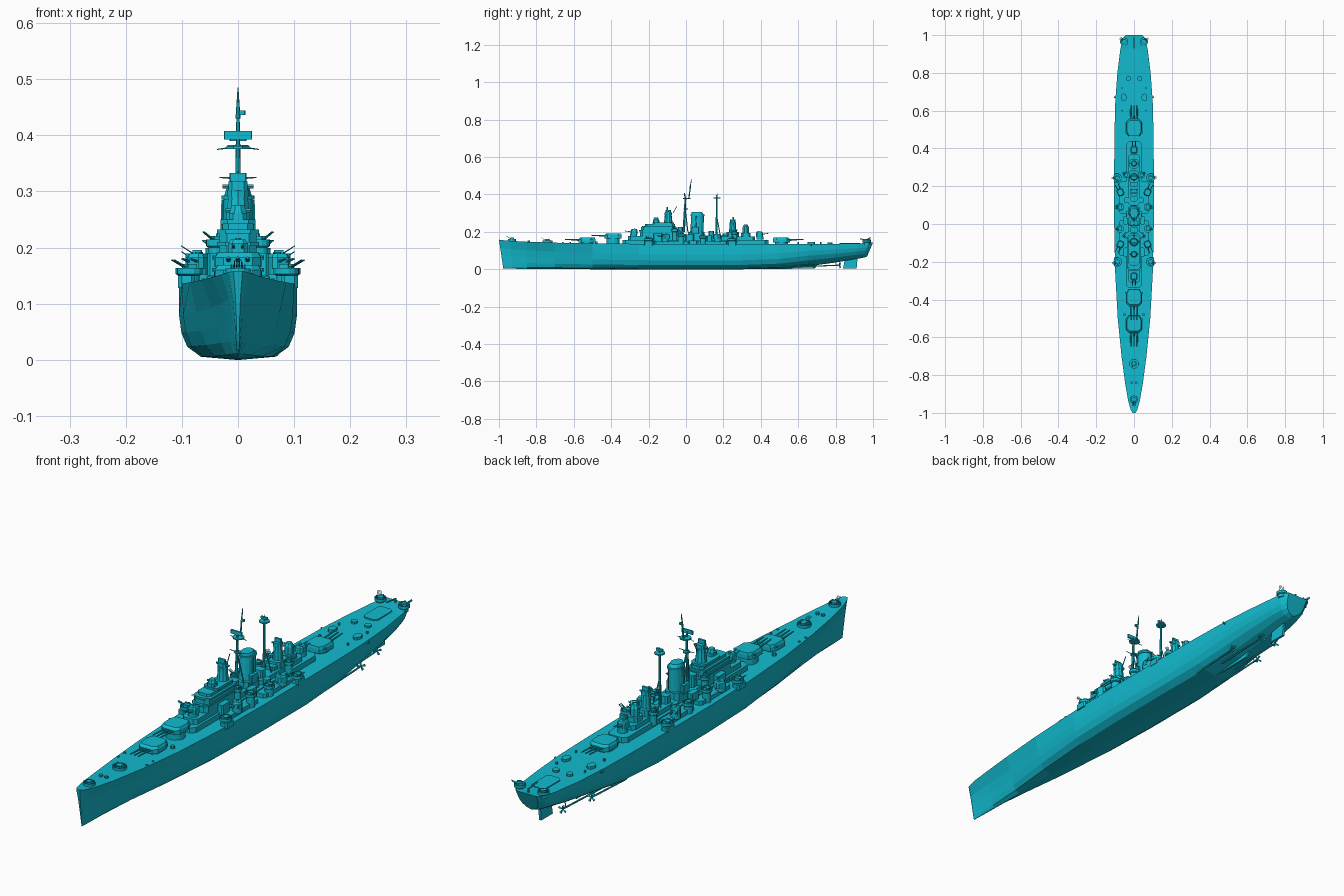
import bpy, bmesh, math
from mathutils import Vector, Matrix

paint = bpy.data.materials.new("teal_paint")
paint.diffuse_color = (0.006, 0.5, 0.63, 1)


class Part:
    """Collects simple solids into one named mesh object."""
    def __init__(self):
        self.bm = bmesh.new()

    def loft(self, rings):
        vs = [[self.bm.verts.new(p) for p in r] for r in rings]
        n = len(vs[0])
        for a, b in zip(vs, vs[1:]):
            for i in range(n):
                self.bm.faces.new((a[i], a[(i + 1) % n], b[(i + 1) % n], b[i]))
        self.bm.faces.new(vs[0][::-1])
        self.bm.faces.new(vs[-1])
        return self

    def prism(self, pts, z0, z1, top=1.0, shift=0.0):
        cy = sum(p[1] for p in pts) / len(pts)
        cx = sum(p[0] for p in pts) / len(pts)
        return self.loft([[(x, y, z0) for x, y in pts],
                          [(cx + (x - cx) * top, cy + (y - cy) * top + shift, z1) for x, y in pts]])

    def box(self, x, y, w, l, z0, z1, top=1.0, shift=0.0):
        c = min(w, l) * 0.2
        a, b = w / 2, l / 2
        pts = [(a, -b + c), (a, b - c), (a - c, b), (c - a, b), (-a, b - c), (-a, c - b), (c - a, -b), (a - c, -b)]
        return self.prism([(x + p, y + q) for p, q in pts], z0, z1, top, shift)

    def cyl(self, x, y, r, z0, z1, n=12, top=1.0, sy=1.0, shift=0.0):
        pts = [(x + r * math.cos(2 * math.pi * (i + .5) / n), y + r * sy * math.sin(2 * math.pi * (i + .5) / n))
               for i in range(n)]
        return self.prism(pts, z0, z1, top, shift)

    def tub(self, x, y, r, z0, z1, n=12):
        rings = []
        for rr, z in ((r * .8, z0), (r, z0 + .003), (r, z1), (r * .88, z1), (r * .88, z0 + .005)):
            rings.append([(x + rr * math.cos(2 * math.pi * i / n), y + rr * math.sin(2 * math.pi * i / n), z)
                          for i in range(n)])
        return self.loft(rings)

    def rod(self, p, q, r, r2=None, n=6):
        p, q = Vector(p), Vector(q)
        m = (q - p).to_track_quat('Z', 'Y').to_matrix()
        ring = lambda c, k: [c + m @ Vector((k * math.cos(2 * math.pi * i / n), k * math.sin(2 * math.pi * i / n), 0))
                             for i in range(n)]
        return self.loft([ring(p, r), ring(q, r if r2 is None else r2)])

    def done(self, name, loc=(0, 0, 0), turn=0.0):
        self.bm.transform(Matrix.Translation(loc) @ Matrix.Rotation(math.radians(turn), 4, 'Z'))
        bmesh.ops.recalc_face_normals(self.bm, faces=self.bm.faces)
        me = bpy.data.meshes.new(name)
        self.bm.to_mesh(me)
        self.bm.free()
        me.materials.append(paint)
        ob = bpy.data.objects.new(name, me)
        bpy.context.collection.objects.link(ob)
        return ob


# Hull: cross-sections blended between bow, midship and stern shapes
BOW = [(.04, 0), (.14, .06), (.24, .22), (.36, .45), (.55, .7), (1, 1)]
MID = [(.05, 0), (.63, .04), (.86, .17), (.96, .35), (1, .58), (1, 1)]
AFT = [(.05, 0), (.45, .1), (.75, .27), (.9, .48), (.97, .7), (1, 1)]
stations = [  # deck y, keel y, half width, keel z, deck z, bow blend, stern blend
    (-1, -.977, .008, .004, .158, 1, 0), (-.985, -.97, .017, .004, .156, 1, 0), (-.94, -.93, .03, .003, .152, 1, 0),
    (-.85, -.85, .046, .002, .147, .9, 0), (-.7, -.7, .066, .001, .142, .65, 0), (-.5, -.5, .086, 0, .138, .3, 0),
    (-.25, -.25, .1, 0, .136, .05, 0), (0, 0, .105, 0, .136, 0, 0), (.3, .3, .105, 0, .136, 0, 0),
    (.5, .5, .103, .002, .136, 0, .4), (.65, .65, .099, .016, .136, 0, .9), (.8, .8, .088, .036, .136, 0, 1),
    (.92, .91, .073, .055, .138, 0, 1), (.975, .95, .062, .062, .141, 0, 1), (1, .968, .045, .068, .143, 0, 1)]
rings = []
for yd, yk, w, kz, dz, b, a in stations:
    half = []
    for B, M, A in zip(BOW, MID, AFT):
        fx, fz = (B[i] * b + A[i] * a + M[i] * (1 - a - b) for i in (0, 1))
        half.append((w * fx, yk + (yd - yk) * fz, kz + (dz - kz) * fz))
    rings.append(half + [(-x, y, z) for x, y, z in half[::-1]])
Part().loft(rings).done("hull")

# Underwater gear: skeg, rudder, shafts, screws
fin = lambda prof, t: Part().loft([[(-t, y, z) for y, z in prof], [(t, y, z) for y, z in prof]])
fin([(.4, .001), (.69, .004), (.71, .035), (.4, .02)], .004).done("skeg")
fin([(.84, .004), (.912, .004), (.918, .065), (.85, .06)], .005).done("rudder")
for s in (-1, 1):
    for x, y0, y1 in ((.062, .46, .68), (.034, .58, .82)):
        p = Part().rod((s * x, y0, .012), (s * x, y1, .022), .0035)
        p.rod((s * x, y1 - .02, .021), (s * x * .8, y1 - .02, .06), .002)
        for k in range(4):
            t = math.pi / 2 * k + .4
            p.rod((s * x, y1, .022), (s * x + .016 * math.cos(t), y1 + .004, .022 + .016 * math.sin(t)), .002, .005, 4)
        p.done("propeller_shaft")


# Main turrets: local front faces -y
def turret(y, z, turn):
    p = Part().cyl(0, 0, .036, .12 - z, .006, 16)
    pts = [(.026, -.046), (.041, -.03), (.042, .02), (.03, .045), (-.03, .045), (-.042, .02), (-.041, -.03), (-.026, -.046)]
    p.prism(pts, .005, .022).prism(pts, .022, .031, .88, .004)
    for x in (-.017, 0, .017):
        p.rod((x, -.03, .018), (x, -.062, .019), .005, .004, 8).rod((x, -.06, .019), (x, -.118, .022), .0035, .0025, 8)
    for s in (-1, 1):
        p.box(s * .04, .025, .012, .01, .019, .026)
    p.done("main_turret", (0, y, z), turn)


turret(-.53, .138, 0)
turret(-.39, .16, 0)
turret(.51, .138, 180)


# Twin secondary mounts
def twin(x, y, z, turn):
    p = Part().cyl(0, 0, .019, -.014, .003).box(0, .002, .036, .04, .002, .022).box(0, .003, .034, .036, .022, .029, .8)
    for s in (-1, 1):
        p.rod((s * .008, -.015, .015), (s * .008, -.045, .02), .0025, .002)
    p.box(0, .006, .01, .01, .027, .032)
    p.done("twin_gun_mount", (x, y, z), turn)


twin(0, -.28, .185, 0)
twin(0, .395, .172, 180)
for s in (-1, 1):
    twin(s * .073, -.11, .16, s * 25)
    twin(s * .073, .17, .16, 180 - s * 25)


# Light anti-aircraft tubs
def light_gun(x, y, z, turn, r=.02, drop=.0):
    p = Part().tub(0, 0, r, 0, .014)
    if drop:
        p.cyl(0, 0, r * .75, -drop, .002)
    p.box(0, 0, r * .9, r, .004, .017)
    for k in (-.3, -.1, .1, .3):
        p.rod((k * r, -r * .3, .014), (k * r, -r * 1.35, .028), .0013, .0009, 5)
    p.box(-r * .55, 0, .003, r * .8, .01, .021).box(r * .55, 0, .003, r * .8, .01, .021)
    p.done("light_gun_tub", (x, y, z), turn)


light_gun(0, -.93, .149, 0, .022)
light_gun(0, -.74, .141, 0, .026)
for s in (-1, 1):
    light_gun(s * .052, .965, .142, 180 - s * 45, .022, .012)
    light_gun(s * .088, .245, .15, s * 90, .023, .02)
    light_gun(s * .086, -.2, .15, s * 70, .023, .02)
    light_gun(s * .073, .09, .165, s * 90, .021, .03)
    light_gun(s * .073, -.025, .175, s * 90, .021, .04)
    light_gun(s * .04, .26, .185, s * 120, .018, .04)
    light_gun(s * .04, -.06, .2, s * 70, .017, .045)
    Part().box(s * .092, .245, .03, .05, .128, .15).box(s * .092, -.2, .03, .05, .128, .15).done("sponson")

# Deckhouses and bridge tiers
p = Part()
for y0, y1, w, z0, z1 in ((-.34, .44, .085, .13, .157), (-.31, .03, .066, .155, .178), (.1, .37, .06, .155, .175)):
    p.box(0, (y0 + y1) / 2, w, y1 - y0, z0, z1)
for s in (-1, 1):
    p.box(s * .055, -.075, .05, .19, .13, .152).box(s * .055, .14, .05, .17, .13, .152)
p.done("deckhouses")
p = Part()
for y0, y1, w, z0, z1 in ((-.245, -.04, .066, .177, .205), (-.25, -.035, .074, .203, .21), (-.24, -.05, .066, .21, .225),
                          (-.235, -.055, .074, .225, .232), (-.22, -.06, .056, .232, .243), (-.18, -.065, .062, .241, .25)):
    p.box(0, (y0 + y1) / 2, w, y1 - y0, z0, z1)
p.done("bridge_tiers")
p = Part().box(0, -.16, .03, .035, .24, .262).cyl(0, -.16, .017, .26, .276, 8, .7)
p.rod((-.022, -.16, .266), (.022, -.16, .266), .004).done("forward_rangefinder")
p = Part().cyl(0, -.095, .023, .245, .29, 10, .8).cyl(0, -.095, .02, .29, .303, 10).box(0, -.095, .034, .03, .302, .318)
p.box(0, -.1, .03, .008, .318, .333).rod((-.028, -.095, .309), (.028, -.095, .309), .004)
p.rod((0, -.07, .3), (0, -.05, .335), .002).done("main_director_tower")

# Funnel with cap and base
p = Part().box(0, .055, .06, .09, .155, .2).cyl(0, .058, .029, .19, .29, 14, .92, 1.25, .004)
p.cyl(0, .062, .03, .286, .293, 14, 1, 1.25).cyl(0, .062, .025, .293, .305, 14, .85, 1.3, -.004)
for s in (-1, 1):
    p.rod((s * .03, .05, .19), (s * .027, .055, .285), .003)
    p.box(s * .032, .05, .014, .04, .19, .225)
p.done("funnel")

# Foremast with yards, radar and topmast
p = Part().rod((0, -.012, .2), (0, -.003, .385), .007, .004, 8)
for s in (-1, 1):
    p.rod((s * .018, .01, .2), (0, -.004, .32), .003)
    p.rod((0, -.005, .323), (s * .033, -.005, .325), .002, .0012)
    p.rod((0, -.003, .38), (s * .037, .004, .375), .002, .001)
p.cyl(0, -.002, .013, .319, .324, 8).cyl(0, .003, .022, .376, .381, 8)
p.box(0, -.008, .05, .006, .393, .408).rod((0, -.004, .38), (0, -.006, .4), .004)
p.rod((0, .015, .378), (0, .022, .43), .004, .003).rod((0, .022, .43), (0, .029, .485), .0045, .0008)
p.box(.007, .022, .012, .008, .436, .444).done("foremast")

# Mainmast
p = Part().rod((0, .163, .17), (0, .165, .385), .006, .004, 8).rod((0, .165, .38), (0, .168, .405), .0025, .0015)
p.cyl(0, .165, .02, .378, .383, 8).box(0, .165, .03, .008, .39, .398)
for s in (-1, 1):
    p.rod((s * .018, .185, .17), (0, .165, .28), .0025)
p.done("mainmast")

# Aft control towers
p = Part().box(0, .25, .05, .065, .17, .2).cyl(0, .25, .02, .198, .25, 10, .8).box(0, .25, .032, .028, .25, .266)
p.box(0, .252, .028, .008, .266, .28).rod((-.027, .25, .258), (.027, .25, .258), .0035).done("aft_director_tower")
p = Part().box(0, .32, .045, .05, .17, .195).cyl(0, .32, .018, .195, .225, 8).cyl(0, .32, .018, .225, .238, 8, .6)
p.rod((-.024, .32, .228), (.024, .32, .228), .0035).done("aft_rangefinder")
p = Part()
for y, z in ((-.03, .225), (.135, .205), (.21, .19)):
    p.box(0, y, .04, .03, .17, z)
for s in (-1, 1):
    p.box(s * .045, .02, .022, .045, .15, .185).box(s * .042, -.15, .025, .05, .15, .19).box(s * .04, .125, .02, .03, .15, .18)
p.done("equipment_houses")

# Deck fittings: hangar hatch, crane, lockers, bollards
p = Part().box(0, .875, .062, .11, .13, .1415).rod((0, .985, .14), (0, .985, .158), .004).rod((0, .985, .156), (0, .93, .162), .003)
for s in (-1, 1):
    p.cyl(s * .055, .67, .015, .13, .146, 10, 1, 1.4).cyl(s * .03, .77, .013, .13, .144, 10)
    p.rod((s * .094, .67, .128), (s * .106, .67, .132), .004)
    p.cyl(s * .05, -.48, .008, .13, .148, 8).cyl(s * .012, -.84, .007, .14, .155, 8)
    for y in (-.62, -.66, .6, .72):
        p.cyl(s * .062, y, .004, .13, .145, 6)
p.done("deck_fittings")
